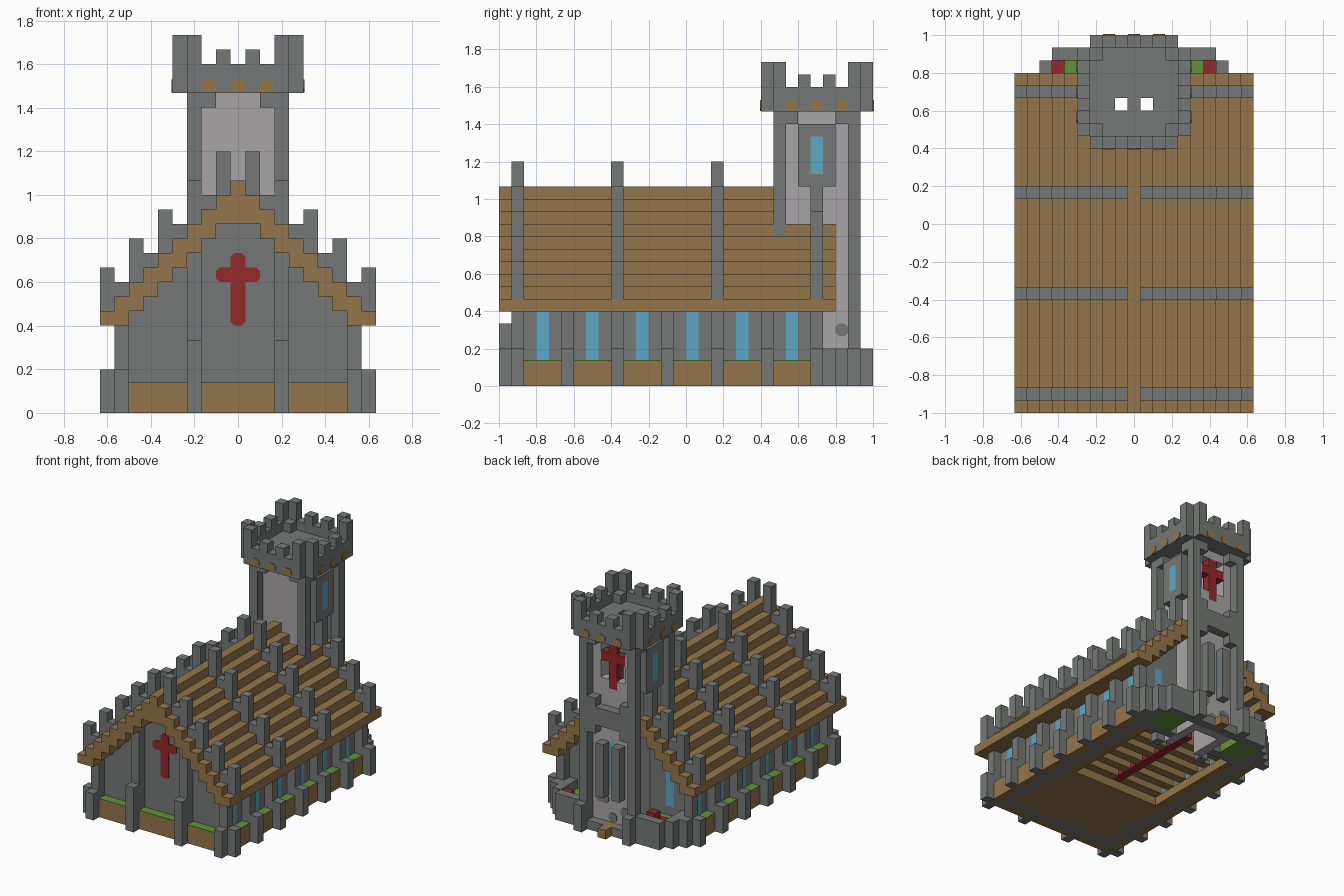
import bpy, bmesh
from mathutils import Matrix, Vector

if "Cube" in bpy.data.objects:
    bpy.data.objects.remove(bpy.data.objects["Cube"])

U = 1 / 15  # block size


def material(name, rgb):
    m = bpy.data.materials.new(name)
    m.diffuse_color = (*rgb, 1)
    m.use_nodes = True
    m.node_tree.nodes["Principled BSDF"].inputs["Base Color"].default_value = m.diffuse_color
    return m


STONE = material("grey stone", (0.178, 0.190, 0.180))
PALE = material("pale stone", (0.392, 0.376, 0.381))
WOOD = material("brown wood", (0.296, 0.181, 0.072))
GLASS = material("blue glass", (0.109, 0.386, 0.546))
RED = material("red", (0.305, 0.021, 0.023))
GRASS = material("green grass", (0.127, 0.283, 0.045))


def finish(bm, name, mat):
    me = bpy.data.meshes.new(name)
    bm.to_mesh(me)
    bm.free()
    me.materials.append(mat)
    bpy.context.collection.objects.link(bpy.data.objects.new(name, me))


def part(name, mat, boxes):
    """Boxes (x0, x1, y0, y1, z0, z1): inclusive x and y blocks, z heights; mirrored in x."""
    bm = bmesh.new()
    every = set(boxes) | {(-b[1], -b[0], *b[2:]) for b in boxes}
    for x0, x1, y0, y1, z0, z1 in sorted(every):
        size = Vector((x1 - x0 + 1, y1 - y0 + 1, z1 - z0)) * U
        mid = Vector(((x0 + x1) / 2, (y0 + y1 + 1) / 2 - 15, (z0 + z1) / 2)) * U
        bmesh.ops.create_cube(bm, size=1, matrix=Matrix.Translation(mid) @ Matrix.Diagonal((*size, 1)))
    finish(bm, name, mat)


def plates(name, mat, axis, plane, rects):
    """Thin plates with cut corners (centre, height, half width, half height) on a wall."""
    bm = bmesh.new()
    t = 0.005 if plane > 0 else -0.005
    for c, h, a, b in rects:
        k = 0.25
        outline = [(a - k, -b), (a, k - b), (a, b - k), (a - k, b),
                   (k - a, b), (-a, b - k), (-a, k - b), (k - a, -b)]
        vs = []
        for p, q in outline:
            s, z, d = (c + p) * U, (h + q) * U, plane * U
            vs.append(bm.verts.new((d, s, z) if axis == "x" else (s, d, z)))
        f = bm.faces.new(vs)
        new = bmesh.ops.extrude_face_region(bm, geom=[f])["geom"]
        bmesh.ops.translate(bm, vec=(t, 0, 0) if axis == "x" else (0, t, 0),
                            verts=[v for v in new if isinstance(v, bmesh.types.BMVert)])
    bmesh.ops.recalc_face_normals(bm, faces=bm.faces)
    finish(bm, name, mat)


# Stepped roof, cut short where the tower stands
roof = [(0, 0, 0, 21, 13, 16)]
for x in range(1, 10):
    roof.append((x, x, 0, 26 if x > 3 else 21, max(6, 14 - x), 16 - x))
roof.append((3, 3, 23, 26, 11, 13))
part("roof", WOOD, roof)

# Crenellated stone ribs across the roof
ribs = []
for y in (1, 9, 17, 25):
    for x in range(1 if y < 25 else 3, 10):
        ribs.append((x, x, y, y, 16 - x, 16 - x + (3 if x % 2 else 1)))
part("roof_ribs", STONE, ribs)

# Side walls with tall windows
windows = range(3, 24, 4)
part("side_windows", GLASS, [(7, 7, y, y, 2, 6) for y in windows])
walls = [(7, 7, 2, 24, 0, 2), (7, 7, 2, 24, 6, 7), (7, 7, 2, 2, 2, 6), (7, 7, 24, 24, 2, 6)]
walls += [(7, 7, y + 1, y + 3, 2, 6) for y in windows if y < 23]
part("side_walls", STONE, walls)

# Front and back gable walls
gables = [(x, x, 2, 2, 0, 14 - x) for x in range(1, 7)] + [(0, 0, 2, 2, 0, 13)]
gables += [(x, x, 24, 24, 0, 14 - x) for x in (3, 4, 6)]
gables += [(5, 5, 24, 24, 0, 3), (5, 5, 24, 24, 7, 9)]
part("gable_walls", STONE, gables)
part("back_windows", GLASS, [(5, 5, 24, 24, 3, 7)])

# Buttresses and corner blocks
butts = [(3, 3, 0, 0, 0, 5), (3, 3, 1, 1, 0, 11), (8, 8, 0, 0, 0, 3),
         (8, 8, 1, 1, 0, 6), (9, 9, 1, 1, 0, 3),
         (8, 8, 25, 25, 0, 6), (9, 9, 25, 25, 0, 3), (8, 8, 26, 26, 0, 3)]
for y in range(5, 22, 4):
    butts += [(8, 8, y, y, 0, 6), (9, 9, y, y, 0, 3)]
part("buttresses", STONE, butts)

# Planters around the walls
beds = [(-2, 2, 1, 1), (4, 7, 1, 1)] + [(8, 8, y, y + 2) for y in range(2, 23, 4)]
part("planters", WOOD, [(*b, 0, 2) for b in beds])
part("planter_grass", GRASS, [(*b, 2, 2.1) for b in beds])

# Round stone flower beds beside the tower
part("back_bed_rim", STONE, [(7, 7, 25, 27, 0, 3), (4, 6, 28, 28, 0, 3)])
part("back_bed_grass", GRASS, [(4, 6, 25, 27, 0, 2)])
part("flowers", RED, [(6, 6, 27, 27, 2, 2.8), (4, 4, 26, 26, 2, 2.8)])

# Floor, benches and aisle carpet inside
floor = [(-6, 6, 3, 11, 0, 1), (6, 6, 12, 23, 0, 1)]
floor += [(1, 5, y, y, 1, 2) for y in range(12, 23, 2)]
part("floor_and_benches", WOOD, floor)
part("carpet", RED, [(0, 0, 12, 23, 1, 1.9)])

# Tower: stone corner piers, arch shoulders and bands
piers = [(3, 3, 22, 22, 0, 22), (3, 3, 28, 28, 0, 22), (3, 3, 29, 29, 0, 3),
         (2, 2, 22, 22, 21, 22), (2, 2, 28, 28, 21, 22),
         (3, 3, 23, 23, 21, 22), (3, 3, 27, 27, 21, 22),
         (-2, 2, 28, 28, 12, 14), (2, 2, 28, 28, 11, 12), (2, 2, 28, 28, 14, 15),
         (1, 2, 28, 28, 0, 1), (1, 1, 28, 28, 4, 10)]
part("tower_piers", STONE, piers)
part("tower_side_frames", STONE, [(3, 3, 24, 24, 16, 21), (3, 3, 26, 26, 16, 21),
                                  (3, 3, 25, 25, 16, 17), (3, 3, 25, 25, 20, 21)])
part("tower_side_windows", GLASS, [(3, 3, 25, 25, 17, 20)])

# Tower: recessed pale walls with an opening at the back
part("tower_walls", PALE, [(2, 2, 23, 27, 0, 22), (-1, 1, 23, 23, 12, 22),
                           (-1, 1, 27, 27, 10, 16), (-1, 1, 27, 27, 21, 22),
                           (1, 1, 27, 27, 16, 17), (1, 1, 27, 27, 0, 10),
                           (0, 0, 27, 27, 0, 5)])
part("tower_back_window", GLASS, [(0, 0, 27, 27, 5, 10)])
part("tower_cross", RED, [(0, 0, 27, 27, 16, 21), (1, 1, 27, 27, 19, 20)])
part("door_step", WOOD, [(0, 0, 28, 29, 0, 1)])

# Tower crown: floor with two drain holes, parapet and merlons
part("crown_floor", STONE, [(-3, 3, 22, 23, 22, 23), (-3, 3, 25, 28, 22, 23),
                            (0, 0, 24, 24, 22, 23), (2, 3, 24, 24, 22, 23)])
crown = [(-3, 3, 21, 21, 22, 24), (-3, 3, 29, 29, 22, 24), (4, 4, 22, 28, 22, 24),
         (3, 3, 22, 22, 23, 24), (3, 3, 28, 28, 23, 24)]
for y in (21, 29):
    crown += [(3, 3, y, y, 24, 26), (1, 1, y, y, 24, 25)]
crown += [(4, 4, y, y, 24, 26) for y in (22, 28)] + [(4, 4, y, y, 24, 25) for y in (24, 26)]
part("crown_parapet", STONE, crown)

# Painted details: corbel spots, front cross, loose stones
for side, axis, plane, mid in (("front", "y", 6, 0), ("back", "y", 15, 0),
                               ("left", "x", -4.5, 10.5), ("right", "x", 4.5, 10.5)):
    spots = [(mid + d, 22.5, 0.48, 0.45) for d in (-2, 0, 2)]
    if side == "front":  # plate must face -y
        plane -= 0.07
    plates("corbels_" + side, WOOD, axis, plane, spots)
plates("front_cross", RED, "y", -13, [(0, 8.5, 0.5, 2.5), (0, 9.5, 1.5, 0.5)])
for s in (-1, 1):
    plates("side_stones", STONE, "x", s * 2.5, [(12.5, 4.5, 0.5, 0.5)])
plates("back_stones", STONE, "y", 13, [(-1.6, 2.5, 0.6, 0.5), (1.3, 3.5, 0.8, 0.5), (0, 1.6, 0.5, 0.5)])
